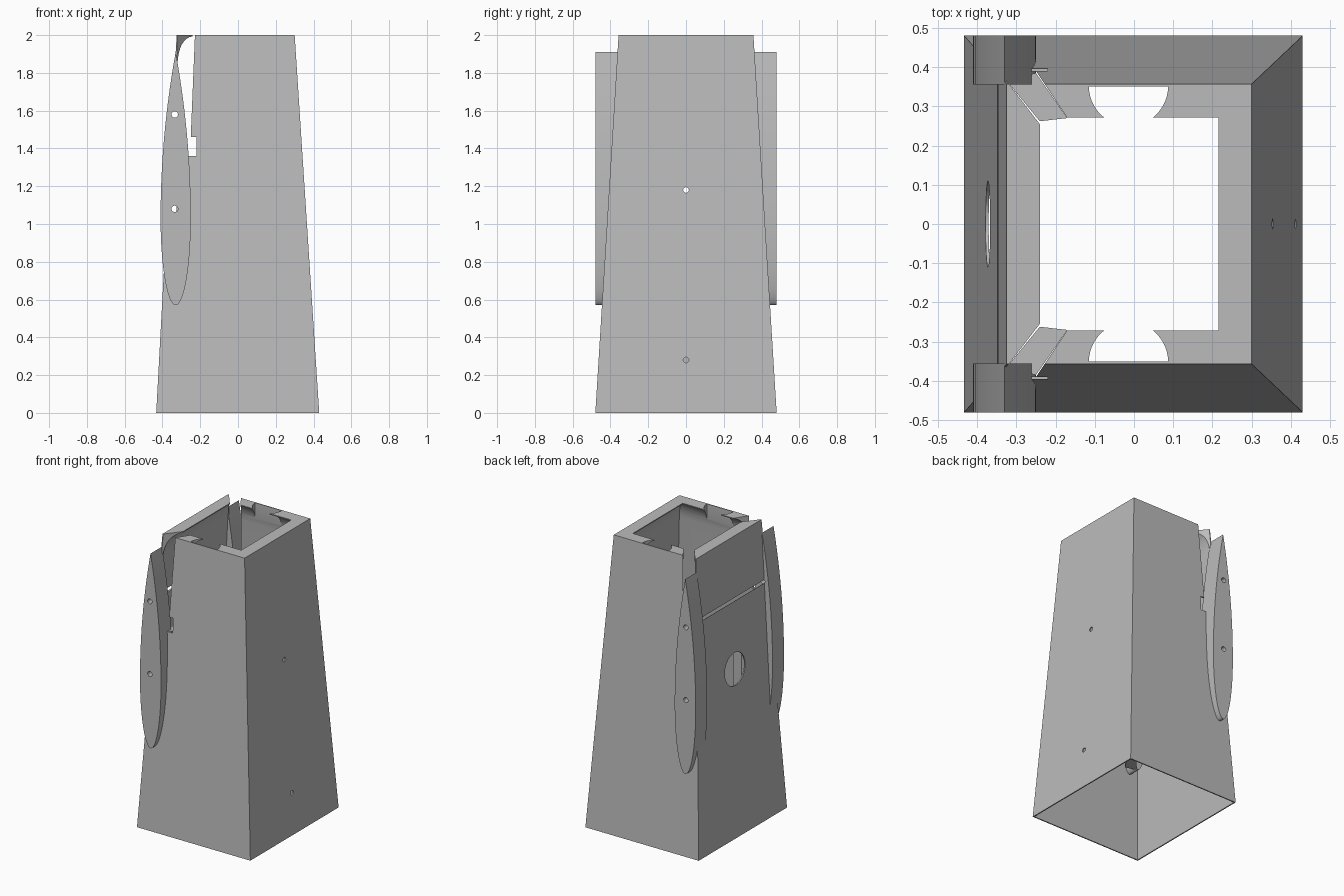
import bpy
import bmesh
import math

cube = bpy.data.objects.get("Cube")
if cube:
    bpy.data.objects.remove(cube)

grey = bpy.data.materials.new("plain grey")
grey.use_nodes = True
grey.diffuse_color = (0.5, 0.5, 0.5, 1)
grey.node_tree.nodes["Principled BSDF"].inputs["Base Color"].default_value = (0.5, 0.5, 0.5, 1)


def loft(name, rings, closed=False):
    """Skin a list of equal-sized point rings; cap the ends or close the loop."""
    bm = bmesh.new()
    loops = [[bm.verts.new(p) for p in ring] for ring in rings]
    n = len(loops[0])
    pairs = list(zip(loops, loops[1:]))
    if closed:
        pairs.append((loops[-1], loops[0]))
    else:
        bm.faces.new(loops[0])
        bm.faces.new(loops[-1])
    for a, b in pairs:
        for i in range(n):
            j = (i + 1) % n
            bm.faces.new((a[i], a[j], b[j], b[i]))
    bmesh.ops.recalc_face_normals(bm, faces=bm.faces)
    mesh = bpy.data.meshes.new(name)
    bm.to_mesh(mesh)
    bm.free()
    mesh.materials.append(grey)
    obj = bpy.data.objects.new(name, mesh)
    bpy.context.collection.objects.link(obj)
    return obj


def upright(name, plan, z0, z1):
    return loft(name, [[(x, y, z) for x, y in plan] for z in (z0, z1)])


def cylinder(name, axis, r, c, a, b, sides=32):
    """Cylinder along x or y, from a to b, with c = (cross position, z)."""
    rings = []
    for d in (a, b):
        ring = []
        for i in range(sides):
            t = math.tau * i / sides
            u, z = c[0] + r * math.cos(t), c[1] + r * math.sin(t)
            ring.append((d, u, z) if axis == "x" else (u, d, z))
        rings.append(ring)
    return loft(name, rings)


def cut(targets, cutter):
    cutter.hide_render = True
    for obj in targets:
        mod = obj.modifiers.new("cut", "BOOLEAN")
        mod.operation = "DIFFERENCE"
        mod.solver = "EXACT"
        mod.object = cutter
        bpy.context.view_layer.objects.active = obj
        bpy.ops.object.modifier_apply(modifier=mod.name)
    bpy.data.objects.remove(cutter)


# Tapered thin shell with a coved lip round the inside of the top
def section(z, inset):
    t = z / 2
    x0 = -0.433 + 0.108 * t + inset
    x1 = 0.43 - 0.13 * t - inset
    y = 0.48 - 0.123 * t - inset
    return [(x0, -y, z), (x1, -y, z), (x1, y, z), (x0, y, z)]


wall, lip, cove = 0.008, 0.085, 8
rings = [section(0, 0), section(2, 0), section(2, lip)]
for i in range(cove, -1, -1):
    a = math.pi / 2 * i / cove
    rings.append(section(1.85 + 0.143 * math.sin(a), wall + (lip - wall) * (1 - math.cos(a))))
rings.append(section(0, wall))
body = loft("tapered_body", rings, closed=True)


# Pointed oval outline of the side plates
def oval():
    steps = 20
    right = []
    for i in range(steps + 1):
        a = math.pi / 2 * i / steps
        right.append((0.08 * math.cos(a), 1.03 - 0.46 * math.sin(a)))
    right.reverse()
    for i in range(1, steps):
        t = i / steps
        right.append((0.08 * (1 - t * t), 1.03 + 0.88 * t))
    left = [(-x, z) for x, z in reversed(right[1:])]
    return [(x - 0.33, z) for x, z in right + [(0, 1.91)] + left]


plates, parts = [], [body]
for s, side in ((-1, "front"), (1, "back")):
    plate = loft(side + "_oval_plate", [[(x, s * y, z) for x, z in oval()] for y in (0.48, 0.355)])
    plates.append(plate)

    # Diagonal support in the inner corner, under the slot
    plan = [(-0.325, 0.365), (-0.24, 0.262), (-0.17, 0.27), (-0.25, 0.385)]
    parts.append(upright(side + "_corner_support", [(x, s * y) for x, y in plan], 0.57, 1.36))

    # Diagonal slot through the corner, with a small catch at its foot
    plan = [(-0.385, 0.442), (-0.215, 0.222), (-0.13, 0.21), (-0.30, 0.465)]
    cut([body], upright("slot_cutter", [(x, s * y) for x, y in plan], 1.36, 2.1))
    plan = [(-0.27, 0.36), (-0.22, 0.36), (-0.22, 0.45), (-0.27, 0.45)]
    cut([body], upright("catch_cutter", [(x, s * y) for x, y in plan], 1.36, 1.46))

    # Half-round notch in the lip
    arc = [math.pi * i / 24 for i in range(25)]
    plan = [(-0.014 + 0.101 * math.cos(a), s * (0.351 - 0.101 * math.sin(a))) for a in arc]
    cut([body], upright("notch_cutter", plan, 1.7, 2.1))

# Pin holes through the oval plates, small holes on one side, a large one opposite
for z in (1.08, 1.58):
    cut([body] + plates, cylinder("pin_cutter", "y", 0.017, (-0.335, z), -0.6, 0.6))
for z in (0.28, 1.18):
    cut([body], cylinder("small_hole_cutter", "x", 0.015, (0, z), 0.2, 0.6))
cut([body], cylinder("large_hole_cutter", "x", 0.11, (0, 1.12), -0.6, -0.2, 48))

# Smooth the curved parts, keep the edges sharp
for obj in parts + plates:
    bpy.ops.object.select_all(action="DESELECT")
    obj.select_set(True)
    bpy.context.view_layer.objects.active = obj
    bpy.ops.object.shade_smooth_by_angle(angle=math.radians(30))
